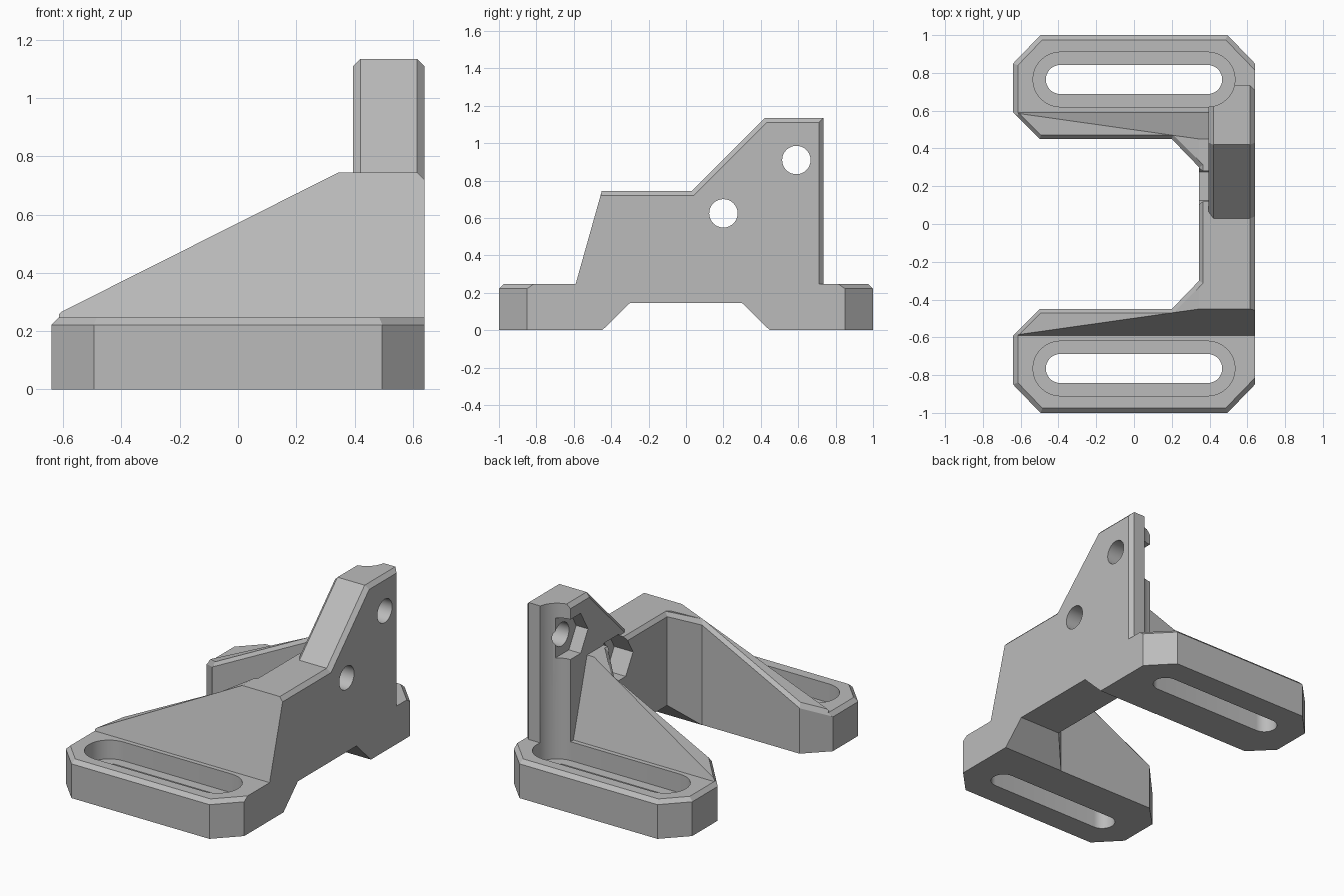
import bpy
import bmesh
from math import cos, sin, pi, radians

if "Cube" in bpy.data.objects:
    bpy.data.objects.remove(bpy.data.objects["Cube"], do_unlink=True)

grey = bpy.data.materials.new("plain_grey")
grey.use_nodes = True
color = (0.5, 0.5, 0.5, 1)
grey.diffuse_color = color
for node in grey.node_tree.nodes:
    if node.type == 'BSDF_PRINCIPLED':
        node.inputs["Base Color"].default_value = color


def loft(name, rings):
    """Closed solid through rings that all have the same point count."""
    bm = bmesh.new()
    loops = [[bm.verts.new(p) for p in ring] for ring in rings]
    n = len(loops[0])
    for a, b in zip(loops, loops[1:]):
        for i in range(n):
            j = (i + 1) % n
            bm.faces.new((a[i], a[j], b[j], b[i]))
    bm.faces.new(loops[0][::-1])
    bm.faces.new(loops[-1])
    bmesh.ops.recalc_face_normals(bm, faces=bm.faces)
    mesh = bpy.data.meshes.new(name)
    bm.to_mesh(mesh)
    bm.free()
    mesh.materials.append(grey)
    ob = bpy.data.objects.new(name, mesh)
    bpy.context.collection.objects.link(ob)
    return ob


def flat(points, z):
    return [(x, y, z) for x, y in points]


def side(points, x):
    return [(x, y, z) for y, z in points]


def mirror_y(points):
    return points + [(x, -y) for x, y in reversed(points)]


def mirror_left(points):
    return points + [(-y, z) for y, z in reversed(points)]


def combine(target, tool, operation):
    mod = target.modifiers.new(operation, 'BOOLEAN')
    mod.operation = operation
    mod.solver = 'EXACT'
    mod.object = tool
    bpy.context.view_layer.objects.active = target
    bpy.ops.object.modifier_apply(modifier=mod.name)
    bpy.data.objects.remove(tool, do_unlink=True)


def slot(cy, r, half=0.39, steps=16):
    pts = []
    for sign, start in ((1, -pi / 2), (-1, pi / 2)):
        for i in range(steps + 1):
            a = start + pi * i / steps
            pts.append((sign * half + r * cos(a), cy + r * sin(a)))
    return pts


def disc(cy, cz, r, n):
    return [(cy + r * cos(2 * pi * i / n), cz + r * sin(2 * pi * i / n))
            for i in range(n)]


def roof(x):
    return 0.745 - 0.503 * max(0, 0.345 - x)


# Feet: one chamfered slab, opened up later by the cavity
outer = mirror_y([(0.64, -0.85), (0.495, -1), (-0.495, -1), (-0.64, -0.85)])
inset = mirror_y([(0.64, -0.815), (0.485, -0.975), (-0.485, -0.975), (-0.615, -0.84)])
body = loft("bracket_body", [flat(outer, 0), flat(outer, 0.222), flat(inset, 0.247)])

# Upright plate with chamfered rim
full = [(-0.59, 0), (-0.59, 0.247), (-0.45, 0.745), (0.03, 0.745),
        (0.42, 1.135), (0.735, 1.135), (0.735, 0)]
rim = [(-0.59, 0), (-0.59, 0.247), (-0.457, 0.72), (0.04, 0.72),
       (0.43, 1.11), (0.71, 1.11), (0.71, 0)]
plate = loft("plate", [side(rim, 0.395), side(full, 0.42),
                       side(full, 0.615), side(rim, 0.64)])

# Gussets: tapered side profile limited by a sloping roof
web = loft("web", [side(mirror_left([(-0.59, 0), (-0.59, 0.247), (-0.45, 0.745)]), x)
                   for x in (-0.615, 0.6)])
slope = [(-0.7, -0.1), (-0.7, roof(-0.7)), (0.345, 0.745), (0.7, 0.745), (0.7, -0.1)]
limit = loft("limit", [[(x, y, z) for x, z in slope] for y in (-0.8, 0.8)])
combine(web, limit, 'INTERSECT')
combine(body, plate, 'UNION')
combine(body, web, 'UNION')

# Open cavity between the gussets, flared to chamfer the roof edge
wall = mirror_y([(-1, -0.95), (-0.5, -0.45), (0.2, -0.45), (0.345, -0.3)])
flare = mirror_y([(-1, -0.978), (-0.492, -0.47), (0.208, -0.47), (0.365, -0.313)])
cavity = loft("cavity", [flat(wall, -0.1),
                         [(x, y, roof(x) - 0.025) for x, y in wall],
                         [(x, y, roof(x)) for x, y in flare],
                         flat(flare, 2)])
combine(body, cavity, 'DIFFERENCE')

# Arch under the plate
arch = mirror_left([(-0.55, -0.1), (-0.3, 0.145)])
combine(body, loft("arch", [side(arch, -1), side(arch, 1)]), 'DIFFERENCE')

# Mounting slots; the wide recess also grooves the upright
for cy in (-0.765, 0.765):
    for r, low in ((0.145, 0.125), (0.077, -0.1)):
        shape = slot(cy, r)
        combine(body, loft("slot", [flat(shape, low), flat(shape, 2)]), 'DIFFERENCE')

# Bolt holes with hexagonal nut pockets on the inner face
for cy, cz in ((0.2, 0.625), (0.59, 0.91)):
    for r, n, end in ((0.15, 6, 0.48), (0.076, 32, 1)):
        shape = disc(cy, cz, r, n)
        combine(body, loft("hole", [side(shape, 0.1), side(shape, end)]), 'DIFFERENCE')

# Smooth the bores, keep every flat edge crisp
bpy.ops.object.select_all(action='DESELECT')
body.select_set(True)
bpy.context.view_layer.objects.active = body
bpy.ops.object.shade_smooth_by_angle(angle=radians(15))
